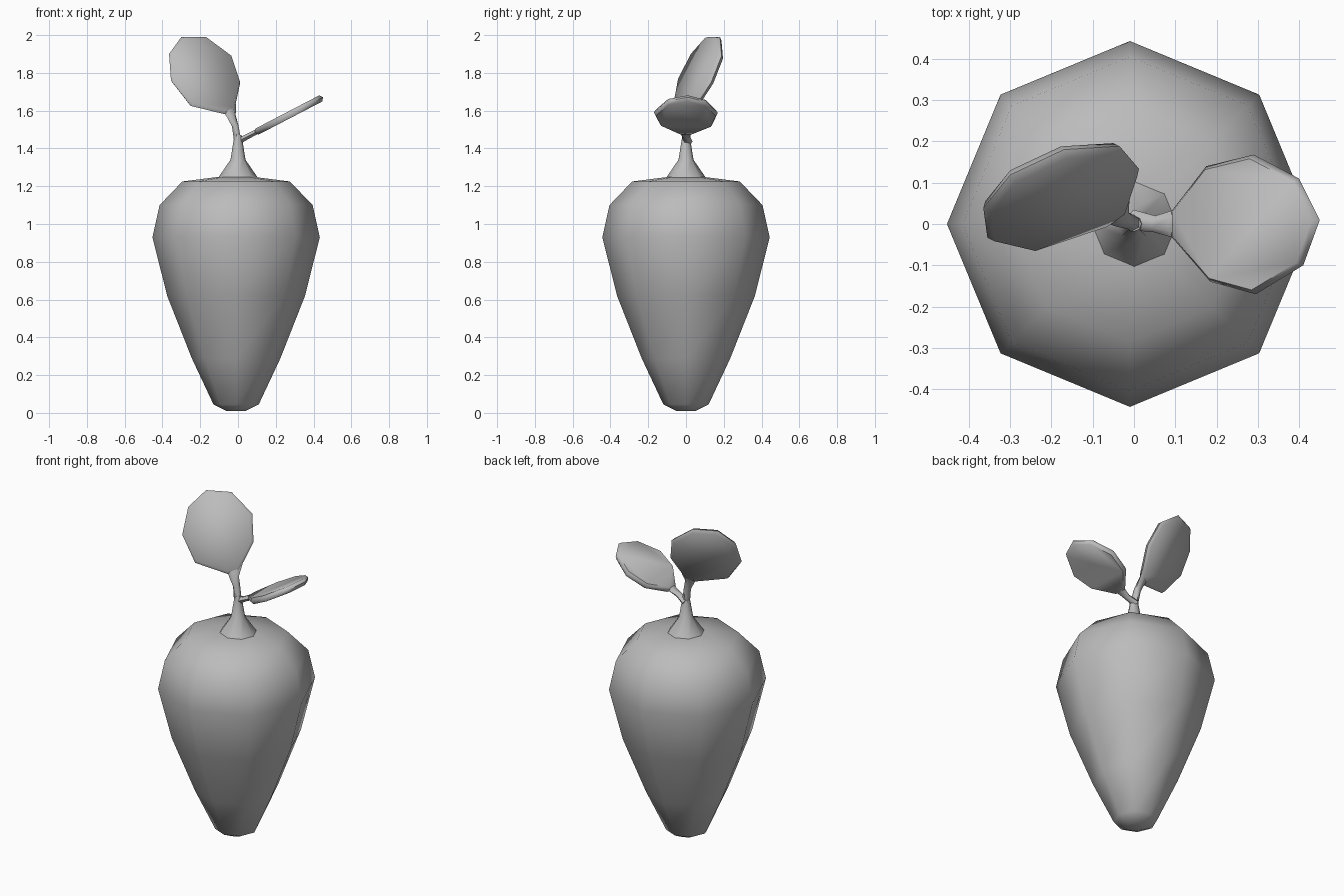
import bpy, bmesh, math
from mathutils import Vector

cube = bpy.data.objects.get("Cube")
if cube:
    bpy.data.objects.remove(cube)

GREY = (0.5, 0.5, 0.5, 1)
mat = bpy.data.materials.new("plain grey")
mat.use_nodes = True
mat.diffuse_color = GREY
mat.node_tree.nodes["Principled BSDF"].inputs["Base Color"].default_value = GREY


def skin(name, rings, angle=60):
    """Bridge equal-length rings of points and cap both ends."""
    bm = bmesh.new()
    loops = [[bm.verts.new(p) for p in ring] for ring in rings]
    n = len(loops[0])
    for a, b in zip(loops, loops[1:]):
        for i in range(n):
            j = (i + 1) % n
            bm.faces.new((a[i], a[j], b[j], b[i]))
    bm.faces.new(loops[0][::-1])
    bm.faces.new(loops[-1])
    bmesh.ops.recalc_face_normals(bm, faces=bm.faces)
    mesh = bpy.data.meshes.new(name)
    bm.to_mesh(mesh)
    bm.free()
    mesh.materials.append(mat)
    obj = bpy.data.objects.new(name, mesh)
    bpy.context.collection.objects.link(obj)
    bpy.ops.object.select_all(action="DESELECT")
    obj.select_set(True)
    bpy.context.view_layer.objects.active = obj
    bpy.ops.object.shade_smooth_by_angle(angle=math.radians(angle))


def circle(center, u, v, ru, rv, n=8):
    steps = [math.tau * i / n for i in range(n)]
    return [Vector(center) + u * ru * math.cos(a) + v * rv * math.sin(a) for a in steps]


def lathe(name, profile, x=0.0):
    X, Y = Vector((1, 0, 0)), Vector((0, 1, 0))
    skin(name, [circle((x, 0, z), X, Y, r, r) for r, z in profile])


def stalk(name, path, normal):
    """Flattened tube; each path entry is a centre, a half width and a half thickness."""
    pts = [Vector(p) for p, w, t in path]
    rings = []
    for i, (p, w, t) in enumerate(path):
        along = pts[min(i + 1, len(pts) - 1)] - pts[max(i - 1, 0)]
        side = along.cross(normal).normalized()
        rings.append(circle(p, side, side.cross(along).normalized(), w, t, 6))
    skin(name, rings)


def blade(name, outline, normal, half=0.018):
    """Thin leaf with a bevelled rim around a flat outline."""
    pts = [Vector(p) for p in outline]
    mid = sum(pts, Vector()) / len(pts)
    n = normal.normalized() * half
    inner = [mid + (p - mid) * 0.94 for p in pts]
    skin(name, [[p - n for p in inner], pts, [p + n for p in inner]])


# Root body
lathe("root_body", [(0.05, 0.01), (0.12, 0.045), (0.235, 0.29), (0.365, 0.62),
                    (0.443, 0.93), (0.405, 1.10), (0.285, 1.225), (0.09, 1.25)], -0.01)

# Flared stem
lathe("stem", [(0.105, 1.245), (0.04, 1.34), (0.022, 1.45), (0.018, 1.47)])

# Upright leaf, on a tilted plane
up_normal = Vector((0.47, -1, 0.55))


def up(x, z):
    return (x, 0.128 + 0.47 * x + 0.55 * (z - 1.75), z)


blade("upright_leaf", [up(x, z) for x, z in (
    (-0.065, 1.58), (-0.02, 1.60), (0.012, 1.75), (-0.035, 1.89), (-0.17, 1.99),
    (-0.30, 1.99), (-0.365, 1.90), (-0.355, 1.76), (-0.25, 1.625))], up_normal)
stalk("upright_stalk", [((0, 0, 1.43), 0.022, 0.022), ((-0.015, 0.008, 1.52), 0.02, 0.02),
                        (up(-0.035, 1.57), 0.027, 0.018), (up(-0.055, 1.63), 0.05, 0.015)], up_normal)

# Spreading leaf, leaning outward
out_normal = Vector((-0.52, 0, 1))


def out(x, y):
    return (x, y, 1.437 + 0.52 * x)


blade("spreading_leaf", [out(x, y) for x, y in (
    (0.09, -0.03), (0.185, -0.14), (0.295, -0.17), (0.41, -0.10), (0.45, 0.01),
    (0.40, 0.11), (0.29, 0.168), (0.175, 0.14), (0.09, 0.03))], out_normal)
stalk("spreading_stalk", [(out(-0.005, 0.01), 0.025, 0.02), (out(0.05, 0), 0.02, 0.016),
                          (out(0.09, 0), 0.032, 0.016), (out(0.13, 0), 0.06, 0.014)], out_normal)
